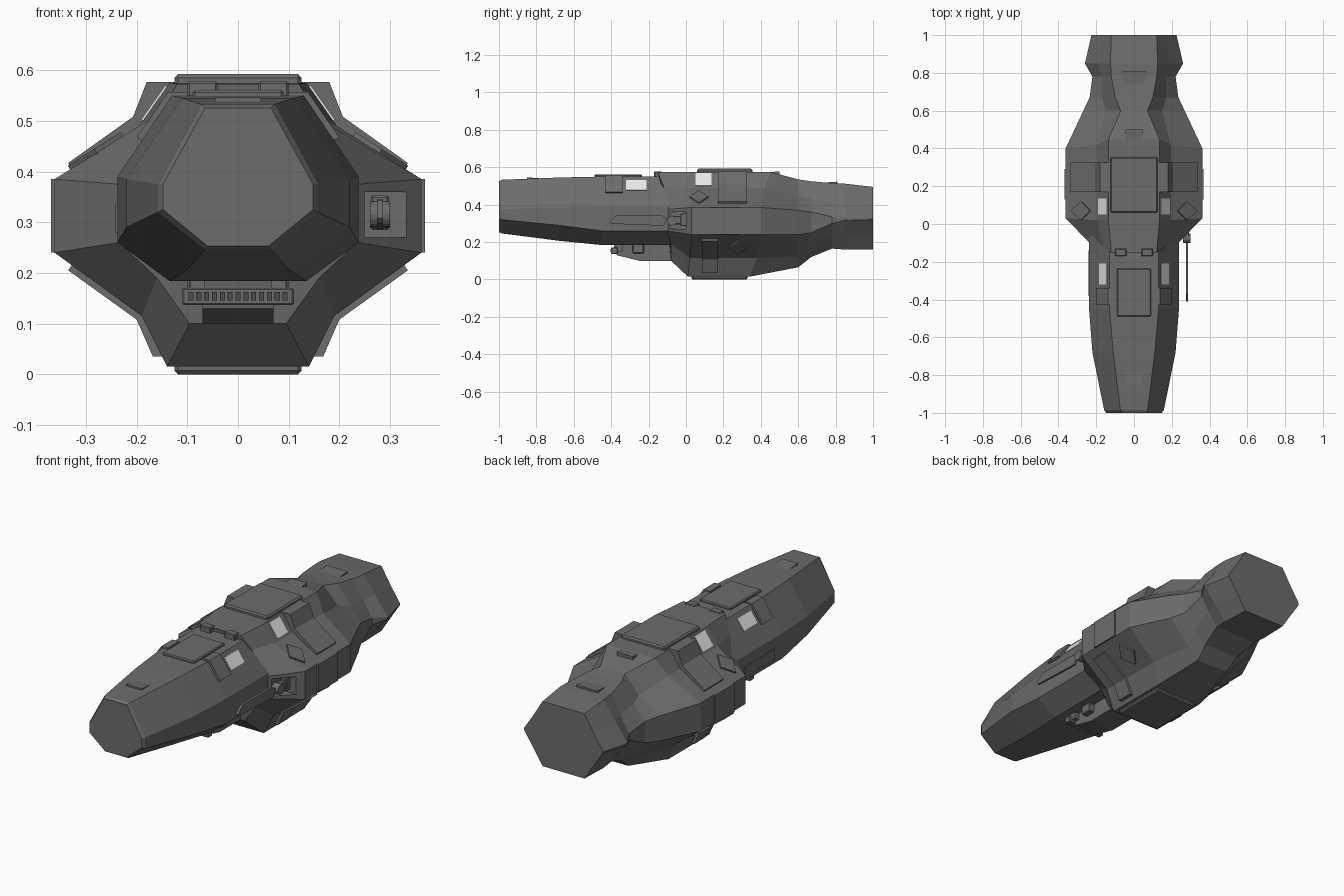
import bpy, bmesh
from mathutils import Vector

if "Cube" in bpy.data.objects:
    bpy.data.objects.remove(bpy.data.objects["Cube"])


def material(name, value):
    mat = bpy.data.materials.new(name)
    mat.use_nodes = True
    colour = (value, value, value, 1)
    mat.diffuse_color = colour
    mat.node_tree.nodes["Principled BSDF"].inputs["Base Color"].default_value = colour
    return mat


HULL = material("hull grey", .15)
LIGHT = material("pale window", .8)
DARK = material("dark slot grey", .07)


def finish(name, bm, mat, mirror=False, bevel=0):
    """Turn a bmesh into a flat shaded object, optionally mirrored left to right."""
    bmesh.ops.recalc_face_normals(bm, faces=bm.faces[:])
    mesh = bpy.data.meshes.new(name)
    bm.to_mesh(mesh)
    bm.free()
    obj = bpy.data.objects.new(name, mesh)
    bpy.context.collection.objects.link(obj)
    mesh.materials.append(mat)
    if bevel:
        mod = obj.modifiers.new("bevel", 'BEVEL')
        mod.width, mod.segments = bevel, 1
    if mirror:
        obj.modifiers.new("mirror", 'MIRROR')
    return obj


def bridge(bm, rings):
    """Skin a series of equal closed rings and cap both ends."""
    rings = [[bm.verts.new(p) for p in ring] for ring in rings]
    for a, b in zip(rings, rings[1:]):
        for i in range(len(a)):
            j = (i + 1) % len(a)
            bm.faces.new((a[i], a[j], b[j], b[i]))
    bm.faces.new(rings[0])
    bm.faces.new(rings[-1])


def loft(name, sections, mat=HULL):
    """Sections are (y or list of y per point, half profile of x, z from top to bottom)."""
    bm = bmesh.new()
    rings = []
    for y, half in sections:
        ys = y if isinstance(y, list) else [y] * len(half)
        right = [(x, v, z) for v, (x, z) in zip(ys, half)]
        rings.append(right + [(-x, v, z) for x, v, z in reversed(right)])
    bridge(bm, rings)
    return finish(name, bm, mat)


def slab(name, points, offset, mat=HULL, mirror=False, bevel=0):
    """Extrude a flat outline by a vector."""
    bm = bmesh.new()
    base = [Vector(p) for p in points]
    bridge(bm, [base, [p + Vector(offset) for p in base]])
    return finish(name, bm, mat, mirror, bevel)


def across(name, y0, y1, profile, mirror=True):
    return slab(name, [(x, y0, z) for x, z in profile], (0, y1 - y0, 0), HULL, mirror)


def along(name, x0, x1, profile, mirror=False):
    return slab(name, [(x0, y, z) for y, z in profile], (x1 - x0, 0, 0), HULL, mirror)


def block(name, x, y, z, mat=HULL, mirror=False, bevel=0):
    base = [(x[0], y[0], z[0]), (x[1], y[0], z[0]), (x[1], y[1], z[0]), (x[0], y[1], z[0])]
    return slab(name, base, (0, 0, z[1] - z[0]), mat, mirror, bevel)


def plate(name, points, thick, mat=HULL, mirror=True):
    """Thin plate centred on a sloped surface."""
    p = [Vector(q) for q in points]
    n = (p[1] - p[0]).cross(p[2] - p[1]).normalized() * thick
    return slab(name, [q - n / 2 for q in p], n, mat, mirror)


# Long forward hull
neck = [(.13, .55), (.238, .39), (.238, .26), (.135, .184)]
loft("forward_hull", [
    (-1, [(.065, .525), (.148, .375), (.148, .325), (.06, .253)]),
    (-.985, [(.072, .533), (.158, .375), (.158, .32), (.065, .246)]),
    (-.68, [(.11, .545), (.22, .385), (.22, .29), (.1, .207)]),
    (-.45, neck), (.1, neck)])

# Wide main hull and flared stern
wide = [(.135, .575), (.195, .49), (.362, .385), (.362, .24), (.19, .115), (.14, .015)]
main_hull = loft("main_hull", [
    ([-.15, -.12, -.1, -.1, -.08, -.08],
     [(.12, .573), (.165, .5), (.235, .375), (.235, .26), (.16, .19), (.095, .1)]),
    ([.02, .02, .03, .03, .02, .01], wide),
    ([.45, .42, .4, .4, .38, .34], wide),
    (.6, [(.07, .535), (.15, .45), (.268, .37), (.268, .24), (.15, .12), (.09, .065)]),
    (.67, [(.1, .525), (.17, .43), (.235, .36), (.235, .25), (.17, .18), (.1, .12)]),
    (.78, [(.12, .515), (.17, .42), (.22, .335), (.22, .3), (.17, .23), (.12, .165)]),
    (.85, [(.125, .512), (.19, .42), (.26, .325), (.26, .315), (.19, .24), (.125, .16)]),
    (1, [(.12, .495), (.172, .41), (.225, .33), (.225, .32), (.172, .24), (.12, .16)])])

# Gun pocket cut into one shoulder
cutter = block("pocket_cutter", (.25, .34), (-.2, 0), (.27, .36))
cutter.hide_render = True
cutter.hide_viewport = True
cut = main_hull.modifiers.new("pocket", 'BOOLEAN')
cut.operation, cut.object, cut.solver = 'DIFFERENCE', cutter, 'EXACT'

# Hatches on the top and the belly
block("rear_top_hatch", (-.125, .125), (.06, .355), (.56, .592), bevel=.007)
block("belly_hatch", (-.125, .125), (.03, .33), (0, .03), bevel=.007)
block("front_top_hatch", (-.09, .09), (-.49, -.235), (.54, .561), bevel=.005)
block("hatch_hinge", (.04, .1), (-.17, -.13), (.54, .578), mirror=True, bevel=.004)

# Wrap-over armour straps
across("upper_strap", .17, .325, [(.12, .56), (.12, .577), (.18, .577), (.207, .508),
                                  (.335, .417), (.325, .4), (.19, .48)])
across("lower_strap", .085, .17, [(.14, .035), (.168, .035), (.2, .108),
                                  (.335, .205), (.325, .22), (.18, .12)])
across("forward_strap", -.43, -.34, [(.1, .54), (.1, .557), (.138, .557),
                                     (.2, .467), (.185, .46)])
block("side_armour", (.34, .369), (.13, .29), (.24, .385), mirror=True)

# Pale windows
for name, y0, y1, low, high in (
        ("rear_window", .05, .135, (.188, .5), (.14, .568)),
        ("forward_window", -.32, -.21, (.181, .475), (.1435, .53))):
    plate(name, [(low[0], y0, low[1]), (low[0], y1, low[1]),
                 (high[0], y1, high[1]), (high[0], y0, high[1])], .008, LIGHT)

# Diamond access panels on the shoulders
for name, x, y, z, dz in (("upper_diamond", .279, .07, .437, .033),
                          ("lower_diamond", .274, .28, .175, -.037)):
    plate(name, [(x, y - .05, z), (x + .052, y, z - dz),
                 (x, y + .05, z), (x - .052, y, z + dz)], .018)

# Small raised wedges along the spine
for name, half, start, end, low, high in (
        ("nose_wedge", .045, -.77, -.85, .54, .546),
        ("middle_wedge", .045, .4, .5, .57, .578),
        ("stern_wedge", .06, .7, .81, .515, .523)):
    along(name, -half, half, [(start, low), (end, high), (end, low - .02), (start, low - .02)])

# Long side panel on the plain flank
block("flank_panel", (-.242, -.236), (-.38, -.14), (.28, .335))

# Side gun
along("gun_blade", .274, .286, [(-.41, .308), (-.37, .343), (-.13, .345),
                                (-.1, .325), (-.12, .287), (-.4, .298)])
bm = bmesh.new()
bmesh.ops.create_cone(bm, cap_ends=True, segments=16, radius1=.026, radius2=.026, depth=.04)
for v in bm.verts:
    v.co = Vector((.28 + v.co.z, -.075 + v.co.x, .315 + v.co.y))
finish("gun_pivot", bm, HULL)
block("gun_arm", (.268, .292), (-.07, .01), (.295, .34), bevel=.004)
block("gun_yoke", (.262, .298), (-.03, .01), (.285, .353), bevel=.004)

# Chin sensor pod with slotted bar
along("chin_pod", -.07, .07, [(-.38, .19), (-.37, .13), (-.25, .1), (-.04, .1), (-.04, .19)])
block("sensor_bar", (-.11, .11), (-.4, -.365), (.137, .17), bevel=.003)
for i in range(13):
    x = (i - 6) * .0155
    block("sensor_slot", (x - .005, x + .005), (-.403, -.396), (.146, .162), DARK)
block("chin_bracket", (.065, .095), (-.385, -.34), (.15, .2), mirror=True)
block("chin_side_box", (.06, .1), (-.285, -.225), (.14, .2), mirror=True, bevel=.004)
